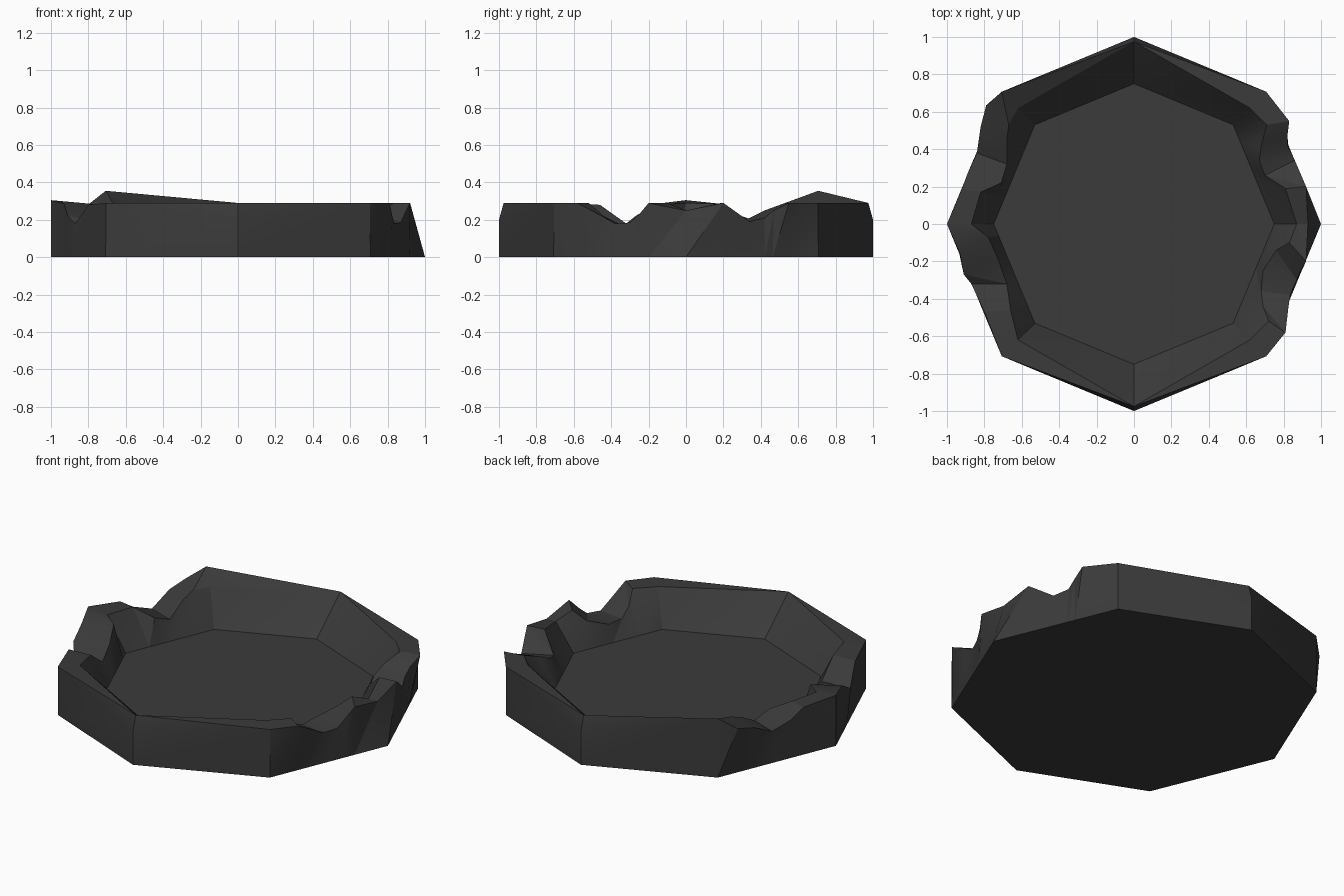
import bpy, bmesh, math

if "Cube" in bpy.data.objects:
    bpy.data.objects.remove(bpy.data.objects["Cube"])

# Rim stations: outer x, outer y, height, inner x, inner y
RIGHT = [
    (.81, -.58, .29, .72, -.52),
    (.825, -.45, .22, .69, -.44),
    (.835, -.38, .18, .68, -.36),
    (.87, -.30, .185, .69, -.25),
    (.89, -.25, .23, .76, -.14),
    (.92, -.20, .29, .83, -.10),
    (.93, 0, .25, .87, 0),
    (.92, .20, .29, .81, .19),
    (.86, .34, .19, .70, .26),
    (.82, .42, .21, .67, .34),
    (.82, .47, .25, .68, .42),
    (.83, .55, .29, .71, .53),
]
LEFT = [
    (-.79, .635, .29, -.67, .53),
    (-.82, .52, .26, -.68, .45),
    (-.84, .38, .19, -.68, .32),
    (-.89, .27, .23, -.71, .22),
    (-.92, .19, .285, -.82, .17),
    (-1, 0, .305, -.87, 0),
    (-.93, -.16, .285, -.78, -.07),
    (-.91, -.27, .22, -.73, -.18),
    (-.87, -.32, .18, -.68, -.32),
    (-.80, -.47, .28, -.66, -.46),
]
FLOOR_Z, RIM_Z = .09, .29


def on_octagon(x, y, r):
    """Slide a point along its radius onto an octagon of corner radius r."""
    reach = max(x * math.cos(a) + y * math.sin(a)
                for a in (math.radians(22.5 + 45 * k) for k in range(8)))
    s = r * math.cos(math.radians(22.5)) / reach
    return x * s, y * s


def corner(sx, sy, z=RIM_Z):
    return (.707 * sx, .707 * sy, z, .62 * sx, .62 * sy)


# Full rim, counter-clockwise from the front tip
front, back = (0, -1, .20, 0, -.975), (0, 1, .20, 0, .975)
stations = ([front, corner(1, -1)] + RIGHT + [corner(1, 1), back, corner(-1, 1, .355)]
            + LEFT + [corner(-1, -1)])

bm = bmesh.new()
rings = []
for s in stations:
    ox, oy, z, ix, iy = s
    iz = RIM_Z if s in (front, back) else min(z, RIM_Z)
    rings.append([bm.verts.new(p) for p in (
        (*on_octagon(ox, oy, 1), 0), (ox, oy, z), (ix, iy, iz),
        (*on_octagon(ix, iy, .75), FLOOR_Z))])

# Outer wall, rim top and inner slope
for i, a in enumerate(rings):
    b = rings[(i + 1) % len(rings)]
    for k in range(3):
        if k == 1 and stations[i] in (front, back):
            tris = ((a[k], b[k], a[k + 1]), (b[k], b[k + 1], a[k + 1]))
        else:
            tris = ((a[k], b[k], b[k + 1]), (a[k], b[k + 1], a[k + 1]))
        for t in tris:
            bm.faces.new(t)

# Underside and dish floor
bm.faces.new([r[0] for r in reversed(rings)])
bm.faces.new([r[3] for r in rings])
bmesh.ops.recalc_face_normals(bm, faces=bm.faces)

mesh = bpy.data.meshes.new("broken_dish")
bm.to_mesh(mesh)
bm.free()
dish = bpy.data.objects.new("broken_dish", mesh)
bpy.context.collection.objects.link(dish)

mat = bpy.data.materials.new("charcoal")
mat.diffuse_color = (.043, .043, .043, 1)
mat.use_nodes = True
mat.node_tree.nodes["Principled BSDF"].inputs["Base Color"].default_value = mat.diffuse_color
mesh.materials.append(mat)

bpy.context.view_layer.objects.active = dish
dish.select_set(True)
bpy.ops.object.shade_smooth_by_angle(angle=math.radians(22))
